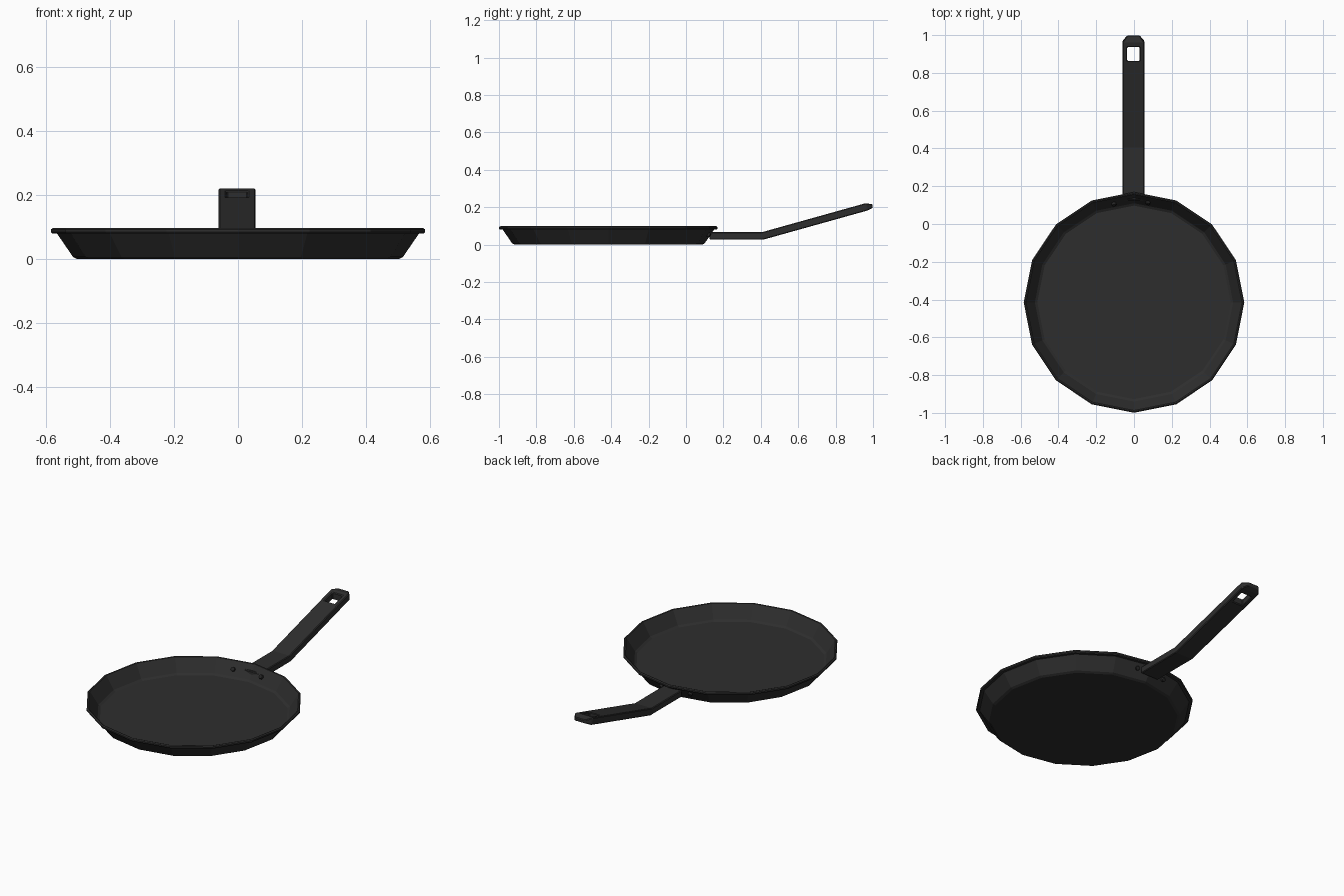
import bpy, bmesh, math
from mathutils import Vector

if "Cube" in bpy.data.objects:
    bpy.data.objects.remove(bpy.data.objects["Cube"])

CY = -0.415   # pan centre
SIDES = 16


def material(name, value):
    m = bpy.data.materials.new(name)
    m.diffuse_color = (value, value, value, 1)
    m.use_nodes = True
    m.node_tree.nodes["Principled BSDF"].inputs["Base Color"].default_value = m.diffuse_color
    return m


iron = material("dark iron", 0.027)
rivet_mat = material("rivet black", 0.018)


def finish(name, bm, mat):
    bmesh.ops.recalc_face_normals(bm, faces=bm.faces)
    me = bpy.data.meshes.new(name)
    bm.to_mesh(me)
    bm.free()
    me.materials.append(mat)
    ob = bpy.data.objects.new(name, me)
    bpy.context.collection.objects.link(ob)
    return ob


# pan body: lathed profile (radius, z) from underside, over the rim, to the floor
profile = [(0.502, 0.0), (0.515, 0.007), (0.565, 0.08), (0.58, 0.08), (0.584, 0.085),
           (0.584, 0.093), (0.578, 0.098), (0.572, 0.096), (0.525, 0.022), (0.512, 0.014)]
bm = bmesh.new()
rings = [[bm.verts.new((r * math.sin(a), CY + r * math.cos(a), z))
          for a in (2 * math.pi * i / SIDES for i in range(SIDES))] for r, z in profile]
for lo, hi in zip(rings, rings[1:]):
    for i in range(SIDES):
        j = (i + 1) % SIDES
        bm.faces.new((lo[i], lo[j], hi[j], hi[i]))
bm.faces.new(rings[0])
bm.faces.new(rings[-1])
finish("pan_body", bm, iron)

# handle: stations of (y, half width, bottom z, top z)
stations = [(0.125, 0.058, 0.027, 0.066), (0.41, 0.058, 0.027, 0.066),
            (0.965, 0.058, 0.182, 0.221), (0.998, 0.033, 0.196, 0.215)]
HX = -0.003
bm = bmesh.new()
loops = []
for n, (y, w, zb, zt) in enumerate(stations):
    lean = 0.005 * (n in (1, 2))   # the bend is mitred
    loops.append([bm.verts.new(p) for p in (
        (HX - w, y + lean, zb), (HX + w, y + lean, zb),
        (HX + w, y - lean, zt), (HX - w, y - lean, zt))])
for a, b in zip(loops, loops[1:]):
    for i in range(4):
        j = (i + 1) % 4
        bm.faces.new((a[i], a[j], b[j], b[i]))
bm.faces.new(loops[0])
bm.faces.new(loops[-1])
handle = finish("handle", bm, iron)

# hanging hole
bpy.ops.mesh.primitive_cube_add(size=1, location=(HX, 0.9, 0.19))
cutter = bpy.context.object
cutter.name = "hole_cutter"
cutter.scale = (0.066, 0.072, 0.3)
cutter.hide_render = True
cutter.hide_set(True)
cut = handle.modifiers.new("hanging_hole", 'BOOLEAN')
cut.object = cutter
cut.solver = 'EXACT'
bev = handle.modifiers.new("soft_edges", 'BEVEL')
bev.width = 0.004
bev.segments = 1

# rivets through the sloped wall on each side of the handle
for name, x in (("rivet_left", -0.107), ("rivet_right", 0.075)):
    ang = math.copysign(math.pi / SIDES, x)
    out = Vector((math.sin(ang), math.cos(ang), -0.6)).normalized()
    z = 0.055
    r = 0.546 * math.cos(math.pi / SIDES)   # flat of the wall at this height
    y = CY + (r - x * math.sin(ang)) / math.cos(ang)
    bpy.ops.mesh.primitive_cylinder_add(vertices=8, radius=0.013, depth=0.03,
                                        location=(x, y, z))
    ob = bpy.context.object
    ob.name = name
    ob.rotation_euler = out.to_track_quat('Z', 'Y').to_euler()
    ob.data.materials.append(rivet_mat)
    b = ob.modifiers.new("domed", 'BEVEL')
    b.width = 0.005
    b.segments = 2
